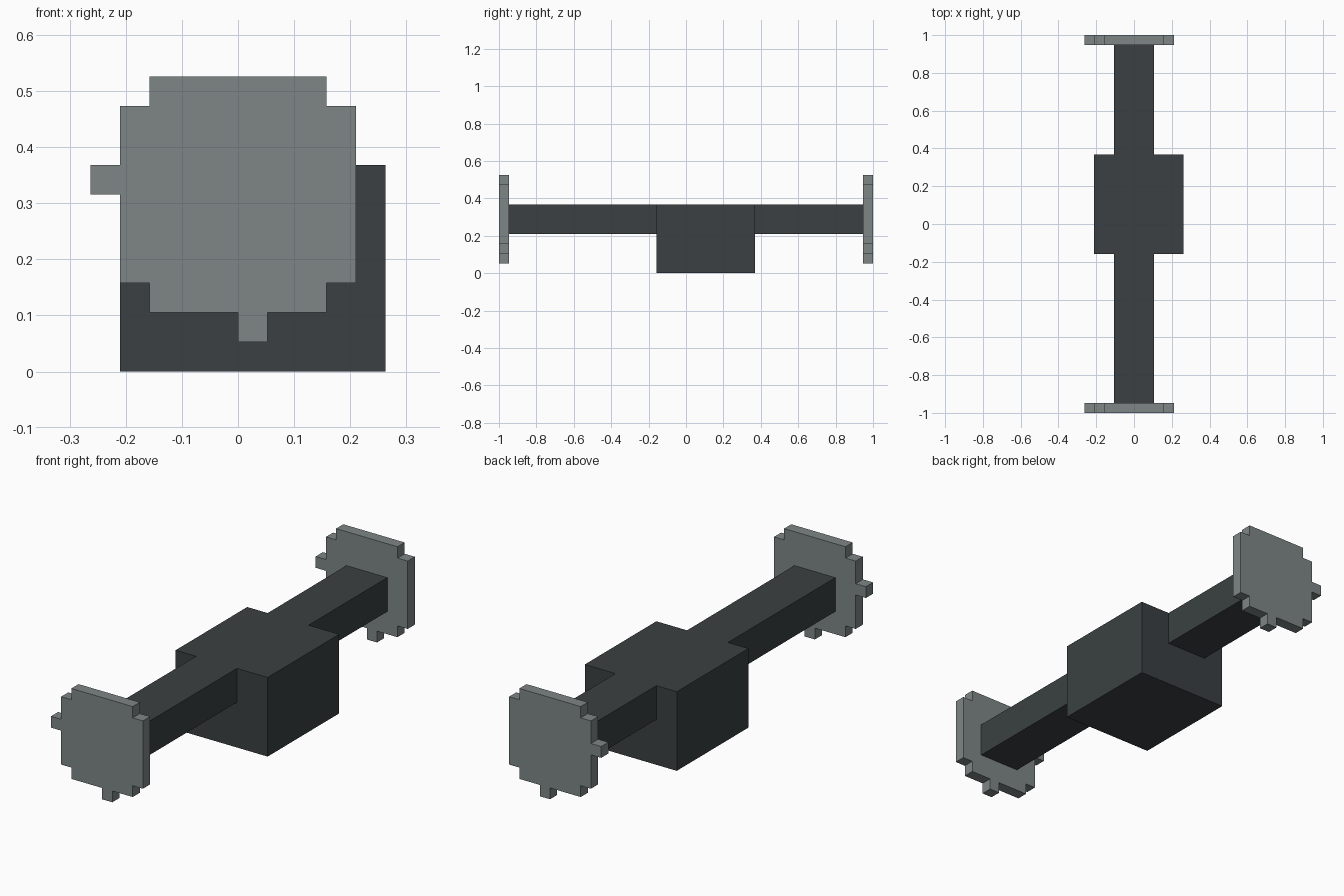
import bpy, bmesh

if "Cube" in bpy.data.objects:
    bpy.data.objects.remove(bpy.data.objects["Cube"])

U = 2 / 38  # one block of the model's grid


def material(name, rgb):
    m = bpy.data.materials.new(name)
    m.diffuse_color = (*rgb, 1)
    m.use_nodes = True
    m.node_tree.nodes["Principled BSDF"].inputs["Base Color"].default_value = m.diffuse_color
    return m


def extrude(name, profile, y0, y1, mat):
    """Solid from an (x, z) outline extruded along y, in grid blocks."""
    bm = bmesh.new()
    face = bm.faces.new([bm.verts.new((x * U, y0 * U, z * U)) for x, z in profile])
    res = bmesh.ops.extrude_face_region(bm, geom=[face])
    verts = [g for g in res["geom"] if isinstance(g, bmesh.types.BMVert)]
    bmesh.ops.translate(bm, verts=verts, vec=(0, (y1 - y0) * U, 0))
    bmesh.ops.recalc_face_normals(bm, faces=bm.faces)
    mesh = bpy.data.meshes.new(name)
    bm.to_mesh(mesh)
    bm.free()
    mesh.materials.append(mat)
    obj = bpy.data.objects.new(name, mesh)
    bpy.context.collection.objects.link(obj)
    return obj


def rect(x0, x1, z0, z1):
    return [(x0, z0), (x1, z0), (x1, z1), (x0, z1)]


dark = material("dark_metal", (0.043, 0.051, 0.054))
grey = material("grey_metal", (0.21, 0.235, 0.24))

# Central housing with the axle beam merged into it
housing = extrude("axle_housing", rect(-4, 5, 0, 7), -3, 7, dark)
beam = extrude("axle_beam", rect(-2, 2, 4, 7), -18, 18, dark)
union = housing.modifiers.new("join_beam", "BOOLEAN")
union.operation = "UNION"
union.solver = "EXACT"
union.object = beam
bpy.context.view_layer.objects.active = housing
bpy.ops.object.modifier_apply(modifier=union.name)
bpy.data.objects.remove(beam)

# Stepped round hub plates with a side tab and a bottom tab
plate = [(-3, 2), (0, 2), (0, 1), (1, 1), (1, 2), (3, 2), (3, 3), (4, 3),
         (4, 9), (3, 9), (3, 10), (-3, 10), (-3, 9), (-4, 9),
         (-4, 7), (-5, 7), (-5, 6), (-4, 6), (-4, 3), (-3, 3)]
for name, y in (("front_hub_plate", -19), ("back_hub_plate", 18)):
    extrude(name, plate, y, y + 1, grey)
